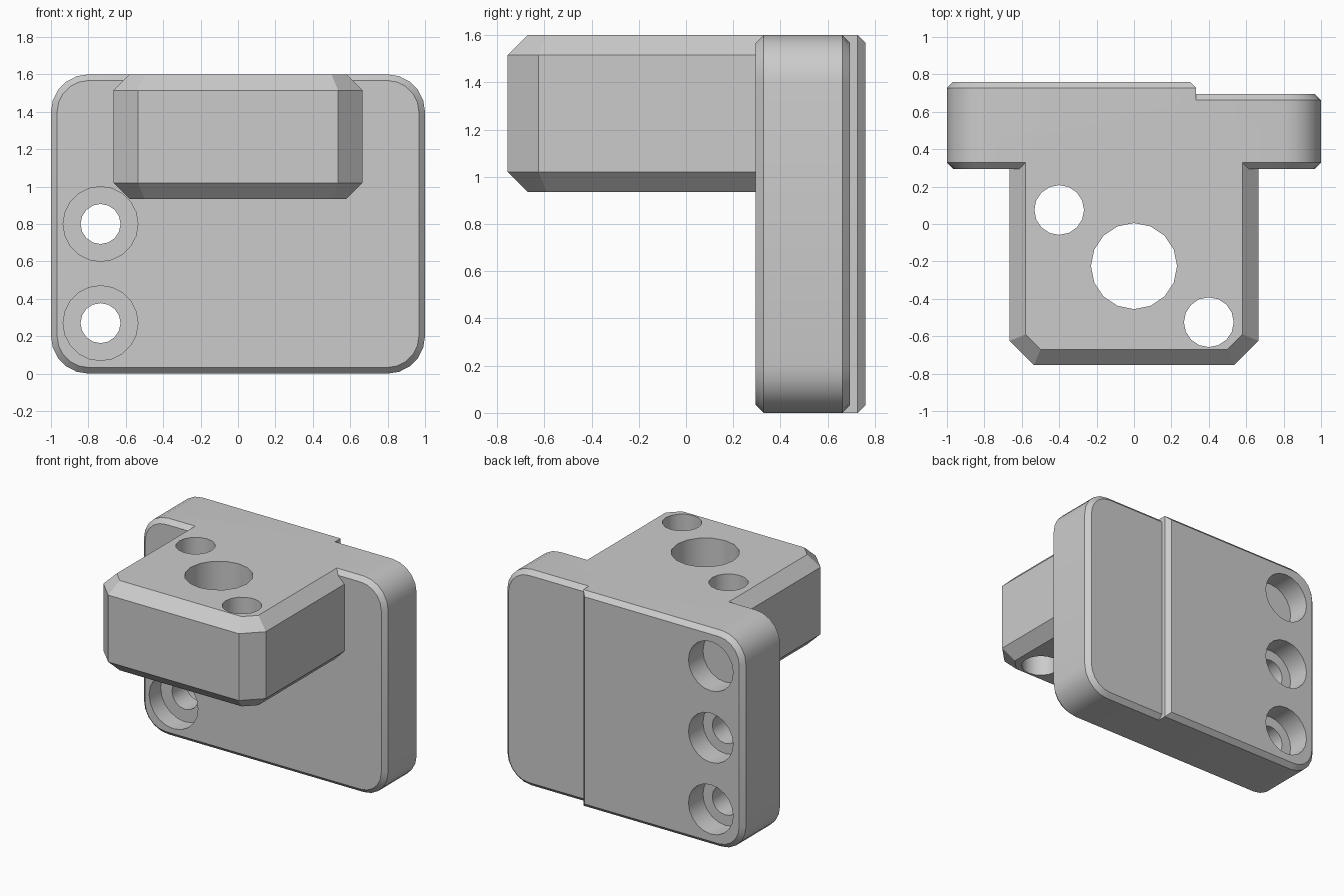
import bpy
import bmesh
import math
from mathutils import Matrix, Vector

cube = bpy.data.objects.get("Cube")
if cube:
    bpy.data.objects.remove(cube, do_unlink=True)

GREY = (0.6, 0.6, 0.6, 1)
grey = bpy.data.materials.new("plain grey")
grey.use_nodes = True
grey.diffuse_color = GREY
grey.node_tree.nodes["Principled BSDF"].inputs["Base Color"].default_value = GREY


def make_object(name, bm):
    bmesh.ops.recalc_face_normals(bm, faces=bm.faces[:])
    mesh = bpy.data.meshes.new(name)
    bm.to_mesh(mesh)
    bm.free()
    mesh.materials.append(grey)
    obj = bpy.data.objects.new(name, mesh)
    bpy.context.collection.objects.link(obj)
    return obj


def outline(u0, u1, v0, v1, radii, segments, inset):
    """Rectangle with rounded or cut corners, listed from the top right round."""
    # an arc loses the full inset, a single 45 degree cut loses less
    shrink = inset * (2 - math.sqrt(2)) if segments == 1 else inset
    u0, u1, v0, v1 = u0 + inset, u1 - inset, v0 + inset, v1 - inset
    corners = [(u1, v1, -1, -1), (u0, v1, 1, -1), (u0, v0, 1, 1), (u1, v0, -1, 1)]
    points = []
    for i, (u, v, su, sv) in enumerate(corners):
        if radii[i] == 0:
            points.append((u, v))
            continue
        r = radii[i] - shrink
        for k in range(segments + 1):
            a = math.pi / 2 * (i + k / segments)
            points.append((u + su * r + r * math.cos(a), v + sv * r + r * math.sin(a)))
    return points


def bevelled_block(name, rect, radii, segments, layers, place):
    """Skin outlines given as (height, inset) layers and cap both ends."""
    bm = bmesh.new()
    rings = [[bm.verts.new(place(u, v, h)) for u, v in outline(*rect, radii, segments, d)]
             for h, d in layers]
    n = len(rings[0])
    for low, high in zip(rings, rings[1:]):
        for i in range(n):
            j = (i + 1) % n
            bm.faces.new((low[i], low[j], high[j], high[i]))
    bm.faces.new(rings[0])
    bm.faces.new(rings[-1])
    return make_object(name, bm)


def drill(name, radius, start, end, sides=16):
    """Cylinder cutter between two points."""
    start, end = Vector(start), Vector(end)
    axis = end - start
    turn = axis.to_track_quat('Z', 'Y').to_matrix().to_4x4()
    bm = bmesh.new()
    bmesh.ops.create_cone(bm, cap_ends=True, segments=sides, radius1=radius, radius2=radius,
                          depth=axis.length, matrix=Matrix.Translation((start + end) / 2) @ turn)
    return make_object(name, bm)


def combine(target, tool, operation):
    mod = target.modifiers.new(tool.name, 'BOOLEAN')
    mod.operation = operation
    mod.solver = 'EXACT'
    mod.object = tool
    bpy.context.view_layer.objects.active = target
    bpy.ops.object.modifier_apply(modifier=mod.name)
    bpy.data.objects.remove(tool, do_unlink=True)


def upright(u, v, h):
    return (u, h, v)


def flat(u, v, h):
    return (u, v, h)


# Upright plate, with a thicker pad on the right part of its back
FRONT, BACK, PAD_BACK, C = 0.295, 0.695, 0.76, 0.033
bracket = bevelled_block("mounting_bracket", (-1, 1, 0, 1.6), [0.2] * 4, 5,
                         [(FRONT, C), (FRONT + C, 0), (BACK - C, 0), (BACK, C)], upright)
pad = bevelled_block("back_pad", (-1, 0.332, 0, 1.6), [0, 0.2, 0.2, 0], 5,
                     [(0.45, 0), (PAD_BACK - C, 0), (PAD_BACK, C)], upright)
combine(bracket, pad, 'UNION')

# Forward arm with cut corners
arm = bevelled_block("arm", (-0.665, 0.665, -0.755, 0.55), [0.13] * 4, 1,
                     [(0.935, 0.085), (1.02, 0), (1.515, 0), (1.6, 0.085)], flat)
combine(bracket, arm, 'UNION')

# Vertical holes through the arm
for x, y, r in [(-0.4, 0.075, 0.133), (0, -0.225, 0.23), (0.4, -0.525, 0.133)]:
    combine(bracket, drill("arm_hole", r, (x, y, 0.8), (x, y, 1.8)), 'DIFFERENCE')

# Screw holes along the plate: back recesses, through holes and front recesses
X = -0.735
for z, through in [(0.27, True), (0.8, True), (1.33, False)]:
    combine(bracket, drill("back_recess", 0.183, (X, 0.59, z), (X, 0.9, z), 20), 'DIFFERENCE')
    if through:
        combine(bracket, drill("screw_hole", 0.107, (X, 0.2, z), (X, 0.8, z)), 'DIFFERENCE')
        combine(bracket, drill("front_recess", 0.2, (X, 0.2, z), (X, 0.43, z), 20), 'DIFFERENCE')

bpy.ops.object.select_all(action='DESELECT')
bracket.select_set(True)
bpy.context.view_layer.objects.active = bracket
bpy.ops.object.shade_smooth_by_angle(angle=math.radians(30))
